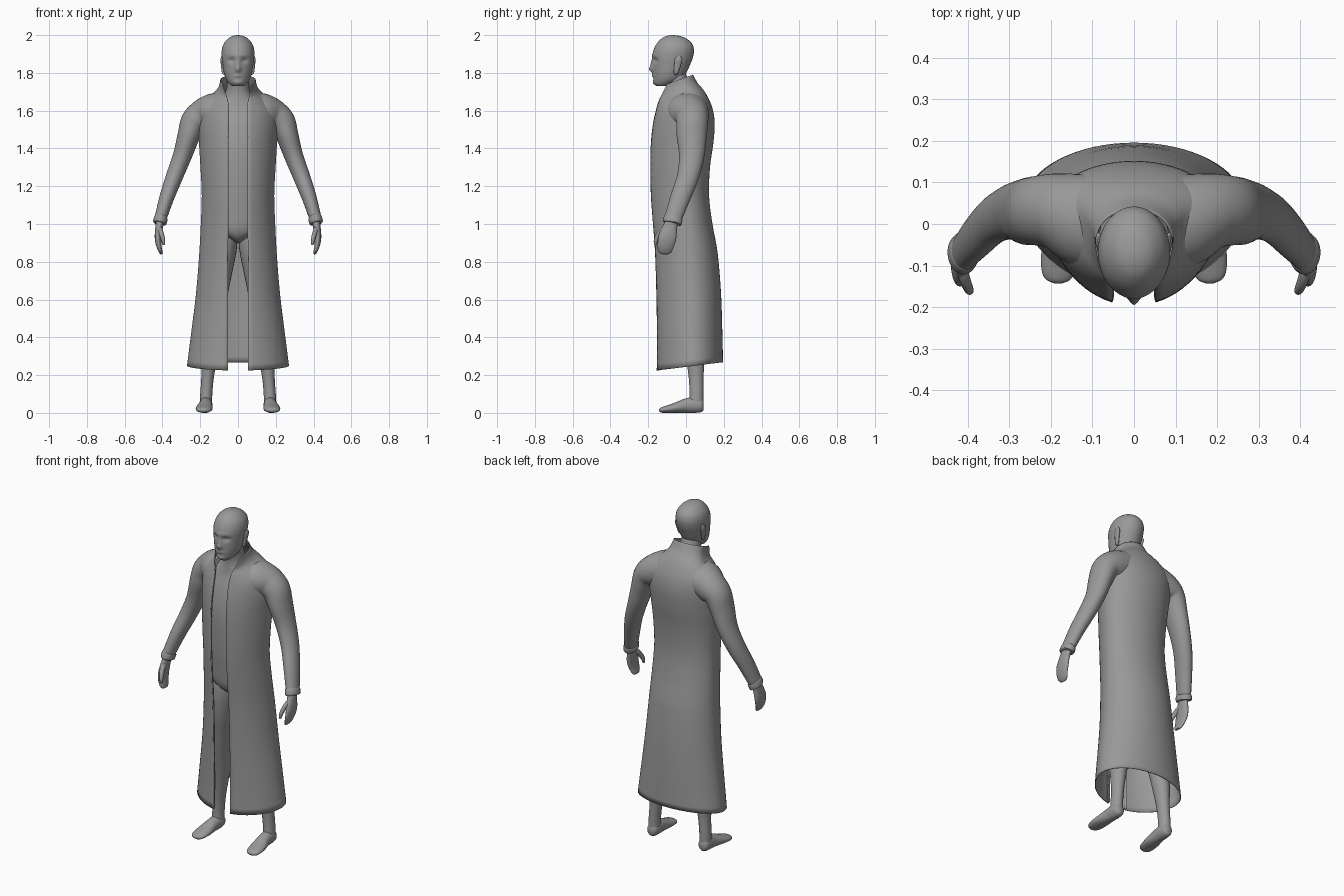
import bpy, bmesh, math
from mathutils import Vector

grey = bpy.data.materials.new("dark_grey")
grey.diffuse_color = (.32, .32, .32, 1)


def smooth_rows(rows, sub):
    """Catmull-Rom interpolation of tuples."""
    out = []
    for i in range(len(rows) - 1):
        p0, p1, p2 = rows[max(i - 1, 0)], rows[i], rows[i + 1]
        p3 = rows[min(i + 2, len(rows) - 1)]
        for k in range(sub):
            t = k / sub
            out.append([0.5 * (2 * b + (c - a) * t + (2 * a - 5 * b + 4 * c - d) * t * t
                               + (3 * b - a - 3 * c + d) * t ** 3)
                        for a, b, c, d in zip(p0, p1, p2, p3)])
    out.append(list(rows[-1]))
    return out


def build(name, rings, closed, mirror=False, thick=0):
    """Skin a list of point rings into a smooth object."""
    bm = bmesh.new()
    vs = [[bm.verts.new(p) for p in r] for r in rings]
    n = len(vs[0])
    for a, b in zip(vs, vs[1:]):
        for j in range(n if closed else n - 1):
            k = (j + 1) % n
            bm.faces.new((a[j], a[k], b[k], b[j]))
    if closed:
        bm.faces.new(vs[0])
        bm.faces.new(vs[-1])
    bmesh.ops.recalc_face_normals(bm, faces=bm.faces)
    me = bpy.data.meshes.new(name)
    bm.to_mesh(me)
    bm.free()
    me.materials.append(grey)
    ob = bpy.data.objects.new(name, me)
    bpy.context.collection.objects.link(ob)
    if thick:
        m = ob.modifiers.new("thickness", 'SOLIDIFY')
        m.thickness, m.offset = thick, 0
    if mirror:
        ob.modifiers.new("mirror", 'MIRROR')
    bpy.ops.object.select_all(action='DESELECT')
    bpy.context.view_layer.objects.active = ob
    ob.select_set(True)
    bpy.ops.object.shade_smooth_by_angle(angle=math.radians(50))
    return ob


def tube(name, rows, ref=(1, 0, 0), flat=False, n=28, sub=4, mirror=False):
    """Rows are x, y, z, radius along ref, radius across ref."""
    rows = smooth_rows(rows, sub)
    pts = [Vector(r[:3]) for r in rows]
    rings = []
    for i, r in enumerate(rows):
        t = (pts[min(i + 1, len(pts) - 1)] - pts[max(i - 1, 0)]).normalized()
        if flat:
            t = Vector((0, 0, 1))
        u = Vector(ref)
        u = (u - t * u.dot(t)).normalized()
        v = t.cross(u)
        rings.append([pts[i] + u * r[3] * math.cos(a) + v * r[4] * math.sin(a)
                      for a in (2 * math.pi * j / n for j in range(n))])
    return build(name, rings, True, mirror)


# Head: rows are z, half width, front y, back y
head_rows = [(1.73, .03, -.155, -.09), (1.742, .045, -.166, -.06), (1.765, .062, -.172, -.02),
             (1.80, .074, -.174, .002), (1.84, .081, -.175, .02), (1.88, .086, -.178, .036),
             (1.92, .086, -.172, .042), (1.955, .075, -.155, .032), (1.983, .051, -.128, .0),
             (1.996, .027, -.1, -.035), (2.0, .004, -.074, -.066)]
head = tube("head", [(0, (f + b) / 2, z, w, (b - f) / 2) for z, w, f, b in head_rows],
            flat=True, n=64, sub=5)
# Facial features: x, z, spread x, spread z, push along y
features = [(0, 1.82, .015, .018, -.02), (0, 1.852, .013, .022, -.01),
            (.034, 1.866, .02, .013, .014), (-.034, 1.866, .02, .013, .014),
            (0, 1.893, .05, .009, -.004), (0, 1.785, .024, .007, -.007),
            (0, 1.748, .026, .012, -.007)]
for v in head.data.vertices:
    if v.co.y < -.09:
        x, z = v.co.x, v.co.z
        for cx, cz, sx, sz, d in features:
            v.co.y += d * math.exp(-((x - cx) / sx) ** 2 - ((z - cz) / sz) ** 2)

# Ears
tube("ears", [(.072, -.055, 1.79, .003, .005), (.077, -.053, 1.80, .008, .012),
              (.082, -.045, 1.84, .008, .018), (.085, -.04, 1.87, .008, .02),
              (.083, -.04, 1.89, .004, .01)], flat=True, n=16, mirror=True)

# Torso and neck
tube("torso", [(0, -.02, .90, .012, .03), (0, -.025, .92, .045, .08), (0, -.02, .97, .14, .115),
               (0, -.025, 1.06, .165, .12), (0, -.03, 1.18, .165, .125),
               (0, -.02, 1.38, .18, .138), (0, -.005, 1.52, .185, .13),
               (0, 0, 1.61, .165, .105), (0, -.015, 1.67, .085, .08),
               (0, -.035, 1.72, .06, .062), (0, -.06, 1.80, .056, .058)], flat=True, n=40)

# Legs
tube("legs", [(.09, 0, .98, .085, .095), (.092, 0, .88, .087, .1), (.108, 0, .75, .079, .09),
              (.122, .01, .62, .066, .075), (.135, .02, .5, .056, .062),
              (.148, .045, .35, .05, .055), (.16, .053, .2, .034, .04),
              (.168, .055, .1, .032, .037), (.17, .052, .03, .033, .04)],
     flat=True, mirror=True)

# Feet
tube("feet", [(.17, .093, .035, .015, .02), (.17, .082, .036, .029, .034),
              (.17, .05, .042, .035, .042), (.172, 0, .038, .036, .038),
              (.178, -.06, .026, .044, .026), (.182, -.11, .018, .041, .018),
              (.182, -.133, .014, .03, .013), (.182, -.142, .012, .012, .006)], mirror=True)

# Sleeves, blending into the shoulders, and flared cuffs
Y = (0, 1, 0)
tube("sleeves", [(.065, -.005, 1.605, .11, .09), (.125, .012, 1.592, .112, .1),
                 (.185, .03, 1.572, .093, .09), (.232, .032, 1.54, .084, .073),
                 (.26, .03, 1.47, .08, .06),
                 (.295, .03, 1.36, .067, .05), (.337, .01, 1.25, .058, .045),
                 (.377, -.03, 1.14, .053, .039), (.41, -.068, 1.03, .046, .032)],
     ref=Y, sub=5, n=36, mirror=True)
tube("cuffs", [(.406, -.064, 1.038, .046, .032), (.408, -.066, 1.032, .05, .036),
               (.412, -.071, 1.016, .051, .037), (.414, -.074, 1.008, .05, .036),
               (.415, -.075, 1.004, .046, .031)], ref=Y, mirror=True)

# Hands and thumbs
tube("hands", [(.41, -.07, 1.03, .03, .022), (.417, -.084, .985, .038, .02),
               (.423, -.098, .93, .047, .018), (.419, -.108, .885, .043, .014),
               (.409, -.112, .853, .034, .01), (.403, -.113, .841, .018, .005)],
     ref=Y, mirror=True)
tube("thumbs", [(.418, -.095, .985, .016, .014), (.408, -.132, .957, .016, .013),
                (.398, -.156, .922, .013, .011), (.394, -.162, .895, .008, .007),
                (.393, -.163, .888, .003, .003)], ref=Y, n=16, mirror=True)

# Long open coat: front z, back z, half width, front y, side y, back y, half gap
coat_rows = [(.225, .268, .268, -.153, .04, .194, .055), (.42, .44, .245, -.152, .035, .19, .055),
             (.63, .64, .22, -.155, .03, .183, .055), (.85, .85, .203, -.162, .02, .165, .054),
             (1.0, 1.0, .195, -.173, .01, .138, .053), (1.15, 1.15, .19, -.184, 0, .12, .052),
             (1.3, 1.3, .197, -.187, 0, .125, .052), (1.43, 1.43, .205, -.184, .01, .143, .052),
             (1.53, 1.53, .212, -.173, .02, .15, .05), (1.6, 1.605, .207, -.158, .03, .14, .05),
             (1.645, 1.665, .17, -.145, .03, .117, .053), (1.675, 1.71, .122, -.132, .02, .09, .06),
             (1.705, 1.745, .099, -.118, -.01, .06, .072), (1.74, 1.79, .092, -.1, -.04, .036, .08)]
rings = []
for zf, zb, w, yf, ys, yb, gap in smooth_rows(coat_rows, 4):
    a0 = math.asin(min(gap / w, .95))
    half = []
    for i in range(33):
        a = a0 + (math.pi - a0) * i / 32
        c = math.cos(a)
        y = ys + (yf - ys) * (c / math.cos(a0)) ** 1.12 if c > 0 else ys - (yb - ys) * c
        half.append((w * math.sin(a), y, zf + (zb - zf) * (y - yf) / (yb - yf)))
    rings.append(half + [(-x, y, z) for x, y, z in half[-2::-1]])
build("coat", rings, False, thick=.004)

# Turned-in facings along the coat opening
facing = []
for zf, zb, w, yf, ys, yb, gap in smooth_rows(coat_rows[:11], 4):
    facing.append([(gap, yf, zf), (gap + .004, yf + .018, zf + .001)])
build("coat_facings", facing, False, mirror=True, thick=.004)
